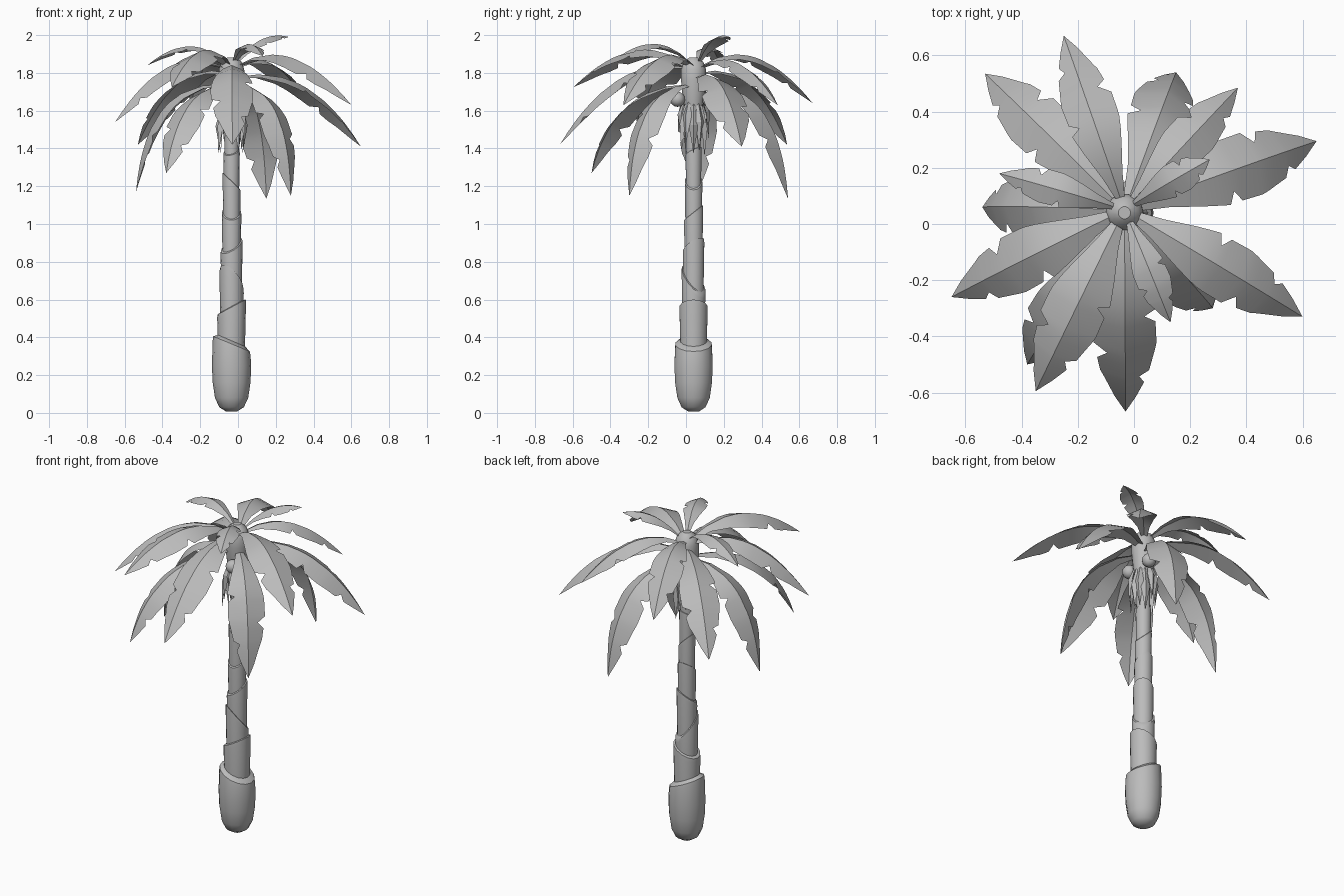
import bpy, math, random
from mathutils import Vector

random.seed(4)
if "Cube" in bpy.data.objects:
    bpy.data.objects.remove(bpy.data.objects["Cube"])

grey = bpy.data.materials.new("plain grey")
grey.use_nodes = True
grey.diffuse_color = (0.5, 0.5, 0.5, 1)
grey.node_tree.nodes["Principled BSDF"].inputs["Base Color"].default_value = (0.5, 0.5, 0.5, 1)

CX, CY = -0.034, 0.04   # trunk axis


def finish(obj, angle=35):
    obj.data.materials.append(grey)
    bpy.ops.object.select_all(action="DESELECT")
    obj.select_set(True)
    bpy.context.view_layer.objects.active = obj
    bpy.ops.object.shade_smooth_by_angle(angle=math.radians(angle))


def make(name, verts, faces, angle=35):
    mesh = bpy.data.meshes.new(name)
    mesh.from_pydata(verts, [], faces)
    mesh.update()
    obj = bpy.data.objects.new(name, mesh)
    bpy.context.collection.objects.link(obj)
    finish(obj, angle)


def sleeve(name, rings, sides=14):
    """Closed tube from rings of (radius, height, x slope, y slope)."""
    verts, faces = [], []
    for r, z, sx, sy in rings:
        for i in range(sides):
            a = math.tau * i / sides
            x, y = math.cos(a), math.sin(a)
            verts.append((CX + r * x, CY + r * y, z + sx * x + sy * y))
    for k in range(len(rings) - 1):
        for i in range(sides):
            j = (i + 1) % sides
            faces.append((k * sides + i, k * sides + j, (k + 1) * sides + j, (k + 1) * sides + i))
    faces.append(tuple(reversed(range(sides))))
    faces.append(tuple(range((len(rings) - 1) * sides, len(rings) * sides)))
    make(name, verts, faces)


# Trunk: rounded foot, then nested sleeves with slanted, bevelled rims
sleeve("trunk_base", [(0.03, 0.008, 0, 0), (0.065, 0.03, 0, 0), (0.088, 0.08, 0, 0),
                      (0.1, 0.16, 0, 0), (0.104, 0.25, 0, 0), (0.1, 0.345, -0.04, 0.0),
                      (0.097, 0.365, -0.04, 0.0), (0.068, 0.385, -0.03, 0)])
sleeves = [  # bottom, top, radius, x slope, y slope
    (0.30, 0.565, 0.072, 0.04, 0.0), (0.48, 0.71, 0.061, -0.05, -0.06),
    (0.60, 0.89, 0.055, 0.03, 0.03), (0.80, 1.065, 0.049, 0.0, 0.04),
    (0.95, 1.23, 0.045, -0.045, 0.0), (1.15, 1.39, 0.041, 0.01, 0.02),
    (1.30, 1.75, 0.038, 0.0, 0.0)]
for n, (z0, z1, r, sx, sy) in enumerate(sleeves):
    sleeve(f"trunk_sleeve_{n + 1}", [(r * 0.97, z0, 0, 0), (r * 1.06, z1 - 0.025, sx, sy),
                                     (r * 1.04, z1 - 0.005, sx, sy), (r * 0.8, z1, sx * 0.8, sy * 0.8)])

# Crown heart
sleeve("crown_heart", [(0.035, 1.55, 0, 0), (0.058, 1.66, 0, 0), (0.068, 1.76, 0, 0),
                       (0.067, 1.82, 0, 0), (0.052, 1.86, 0, 0), (0.022, 1.882, 0, 0)])

# Round fruit under the leaves
for n, y in enumerate((0.085, -0.085)):
    bpy.ops.mesh.primitive_uv_sphere_add(
        segments=12, ring_count=8, radius=0.04, location=(CX + 0.03, CY + y, 1.66))
    fruit = bpy.context.object
    fruit.name = f"fruit_{n + 1}"
    finish(fruit)

# Dry hanging fibres: folded blades around the top of the trunk
for n in range(12):
    a = math.tau * n / 12
    out, side = Vector((math.cos(a), math.sin(a), 0)), Vector((-math.sin(a), math.cos(a), 0))
    c, up = Vector((CX, CY, 0)), Vector((0, 0, 1))
    low = 1.35 + random.uniform(0, 0.1)
    mid = low + 0.15
    verts = [c + out * 0.04 + up * 1.68,
             c + out * 0.065 + side * 0.026 + up * mid, c + out * 0.085 + up * mid,
             c + out * 0.065 - side * 0.026 + up * mid,
             c + out * random.uniform(0.055, 0.085) + up * low]
    make(f"dry_fibre_{n + 1}", verts, [(0, 2, 1), (0, 3, 2), (1, 2, 4), (2, 3, 4)], 20)

# Leaf outline: position along the rib, half widths on the twice and once notched sides
OUTLINE = [(0.0, 0.16, 0.16), (0.15, 0.4, 0.4), (0.32, 0.75, 0.73), (0.42, 0.92, 0.9),
           (0.46, 0.98, 0.95), (0.49, 0.62, 0.99), (0.53, 0.97, 1.01), (0.65, 1.0, 1.01),
           (0.69, 0.95, 0.58), (0.73, 0.88, 0.9), (0.80, 0.76, 0.8), (0.82, 0.44, 0.72),
           (0.86, 0.6, 0.58), (0.93, 0.34, 0.34)]


def frond(name, tip, root_z, reach, lift, width, turn):
    """Notched leaf folded along an arching rib; reach and lift place the bend."""
    tip = Vector(tip)
    centre = Vector((CX, CY + 0.01, root_z))
    away = Vector((tip.x - CX, tip.y - CY, 0))
    side = away.normalized().cross(Vector((0, 0, 1)))
    root = centre + away.normalized() * 0.035
    bend = centre + away * reach
    bend.z = lift
    verts, faces = [], []
    for t, twice, once in OUTLINE:
        right, left = (twice, once) if turn == "right" else (once, twice)
        p = root * (1 - t) ** 2 + bend * 2 * t * (1 - t) + tip * t * t
        tangent = ((bend - root) * (1 - t) + (tip - bend) * t).normalized()
        normal = side.cross(tangent)
        for s, w in ((1, right), (0, 0), (-1, left)):
            verts.append(p + side * s * w * width * 0.93 - normal * w * width * 0.38)
    for a in range(0, len(verts) - 3, 3):
        faces += [(a, a + 1, a + 4, a + 3), (a + 1, a + 2, a + 5, a + 4)]
    end = len(verts)
    verts.append(tip)
    faces += [(end - 3, end - 2, end), (end - 2, end - 1, end)]
    make(name, verts, faces, 30)


fronds = [  # tip, root height, bend reach, bend height, half width, twice notched side
    # short leaves on top
    ((0.27, 0.23, 1.99), 1.86, 0.5, 2.03, 0.064, "right"),
    ((0.13, -0.35, 1.89), 1.86, 0.5, 2.03, 0.066, "left"),
    ((-0.48, 0.18, 1.84), 1.86, 0.5, 2.03, 0.066, "left"),
    # wide arching leaves
    ((0.60, -0.33, 1.63), 1.84, 0.5, 2.02, 0.115, "left"),
    ((-0.25, 0.67, 1.64), 1.84, 0.5, 2.02, 0.1, "left"),
    ((-0.35, -0.595, 1.725), 1.84, 0.5, 2.05, 0.118, "left"),
    ((-0.65, -0.26, 1.54), 1.83, 0.55, 1.98, 0.113, "left"),
    ((0.37, 0.485, 1.63), 1.83, 0.5, 1.97, 0.09, "right"),
    ((-0.53, 0.535, 1.42), 1.80, 0.6, 1.88, 0.113, "left"),
    ((-0.03, -0.668, 1.42), 1.83, 0.6, 1.91, 0.12, "left"),
    ((0.65, 0.295, 1.41), 1.78, 0.6, 1.86, 0.125, "right"),
    # drooping leaves underneath
    ((0.28, -0.30, 1.15), 1.74, 0.95, 1.74, 0.11, "right"),
    ((-0.38, -0.50, 1.27), 1.74, 0.8, 1.74, 0.11, "left"),
    ((-0.54, 0.06, 1.17), 1.74, 0.9, 1.76, 0.11, "right"),
    ((0.15, 0.54, 1.135), 1.74, 0.9, 1.75, 0.12, "left")]
for n, leaf in enumerate(fronds):
    frond(f"leaf_{n + 1}", *leaf)
